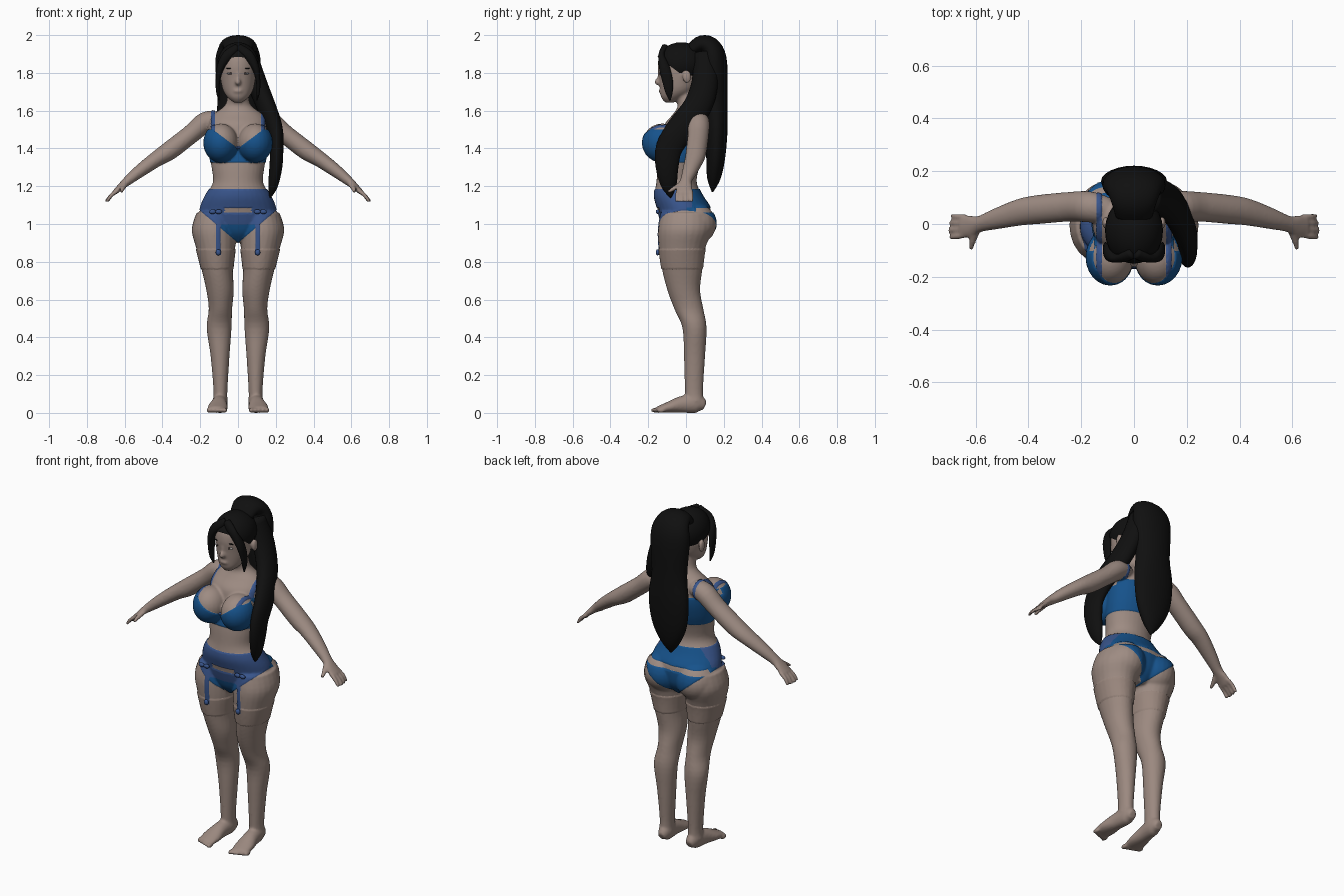
import bpy, bmesh, math
from mathutils import Vector, Matrix

cube = bpy.data.objects.get("Cube")
if cube:
    bpy.data.objects.remove(cube)


def material(name, rgb):
    m = bpy.data.materials.new(name)
    m.use_nodes = True
    m.diffuse_color = (*rgb, 1)
    m.node_tree.nodes["Principled BSDF"].inputs["Base Color"].default_value = (*rgb, 1)
    return m


SKIN = material("skin", (.34, .26, .225))
BLUE = material("blue satin", (.008, .085, .26))
LACE = material("blue lace", (.04, .09, .26))
STOCKING = material("sheer stocking", (.33, .25, .215))
WELT = material("stocking welt", (.32, .24, .205))
HAIR = material("black hair", (.005, .005, .005))
EYE = material("eye white", (.5, .47, .45))
IRIS = material("dark iris", (.05, .035, .03))
X, Y, Z = Vector((1, 0, 0)), Vector((0, 1, 0)), Vector((0, 0, 1))


def smooth_path(pts, steps=4):
    """Catmull-Rom resampling of (x, y, z, a, b) stations."""
    out, n = [], len(pts)
    for i in range(n - 1):
        quad = [pts[max(i - 1, 0)], pts[i], pts[i + 1], pts[min(i + 2, n - 1)]]
        for k in range(steps):
            t = k / steps
            out.append([.5 * (2 * q + (r - p) * t + (2 * p - 5 * q + 4 * r - s) * t * t
                              + (3 * q - p - 3 * r + s) * t ** 3) for p, q, r, s in zip(*quad)])
    return out + [list(pts[-1])]


def tube(bm, pts, ref=X, flat=False, side=1, sides=24):
    """Loft elliptical rings along a path; a lies along ref, b across it."""
    path = smooth_path(pts)
    centres = [Vector(p[:3]) for p in path]
    rings = []
    for i, p in enumerate(path):
        t = Z if flat else (centres[min(i + 1, len(path) - 1)] - centres[max(i - 1, 0)]).normalized()
        u = (ref - t * ref.dot(t)).normalized()
        v = t.cross(u)
        ring = []
        for k in range(sides):
            ang = math.tau * k / sides
            c = centres[i] + u * max(p[3], .003) * math.cos(ang) + v * max(p[4], .003) * math.sin(ang)
            ring.append(bm.verts.new((c.x * side, c.y, c.z)))
        rings.append(ring)
    for lo, hi in zip(rings, rings[1:]):
        for k in range(sides):
            j = (k + 1) % sides
            bm.faces.new((lo[k], lo[j], hi[j], hi[k]))
    bm.faces.new(rings[0])
    bm.faces.new(rings[-1])


def blob(bm, centre, radii, side=1):
    place = Matrix.Translation((centre[0] * side, centre[1], centre[2])) @ Matrix.Diagonal((*radii, 1))
    bmesh.ops.create_uvsphere(bm, u_segments=24, v_segments=16, radius=1, matrix=place)


def finish(name, bm, *mats):
    bmesh.ops.recalc_face_normals(bm, faces=bm.faces[:])
    for f in bm.faces:
        f.smooth = True
    mesh = bpy.data.meshes.new(name)
    bm.to_mesh(mesh)
    bm.free()
    for m in mats:
        mesh.materials.append(m)
    ob = bpy.data.objects.new(name, mesh)
    bpy.context.collection.objects.link(ob)
    return ob


# Body: torso and neck, then head
bm = bmesh.new()
torso = [(0, .905, .05, .07), (0, .95, .13, .11), (0, 1.0, .2, .13), (-.01, 1.08, .2, .14),
         (-.04, 1.15, .172, .127), (-.05, 1.22, .133, .107), (-.04, 1.3, .14, .11),
         (-.02, 1.38, .152, .118), (-.005, 1.46, .157, .12), (0, 1.53, .155, .112),
         (.015, 1.58, .13, .085), (.015, 1.62, .078, .06), (.005, 1.66, .058, .056),
         (-.005, 1.76, .055, .055)]
tube(bm, [(0, *p) for p in torso], flat=True, sides=32)
head = [(-.088, 1.643, .022, .022), (-.07, 1.67, .055, .062), (-.045, 1.71, .08, .092),
        (-.035, 1.77, .093, .108), (-.035, 1.83, .098, .115), (-.03, 1.89, .095, .11),
        (-.02, 1.93, .07, .085), (-.02, 1.95, .02, .03)]
tube(bm, [(0, *p) for p in head], flat=True, sides=32)
blob(bm, (0, -.148, 1.752), (.015, .019, .018))
blob(bm, (0, -.14, 1.785), (.01, .012, .035))
blob(bm, (0, -.132, 1.704), (.026, .013, .011))

# Limbs, bust, seat, hands and feet on both sides
leg = [(.095, .045, .06, .04, .05), (.093, .042, .12, .037, .048), (.095, .045, .3, .05, .056),
       (.1, .045, .45, .066, .064), (.093, .015, .55, .062, .077), (.095, -.012, .65, .073, .087),
       (.11, -.02, .76, .083, .107), (.118, -.02, .87, .103, .122), (.127, -.005, .97, .118, .142),
       (.12, 0, 1.06, .1, .13)]
arm = [(.1, .05, 1.55, .05, .045), (.17, .065, 1.54, .059, .055), (.25, .065, 1.475, .056, .05),
       (.36, .055, 1.39, .055, .05), (.43, .045, 1.345, .051, .042), (.52, .02, 1.28, .04, .034),
       (.585, 0, 1.228, .031, .025), (.62, -.008, 1.198, .042, .018), (.655, -.01, 1.165, .042, .013)]
foot = [(.092, .1, .035, .022, .022), (.092, .06, .05, .038, .05), (.1, -.02, .045, .042, .045),
        (.107, -.09, .03, .053, .03), (.11, -.15, .018, .049, .016)]
for s in (1, -1):
    tube(bm, leg, flat=True, side=s)
    tube(bm, arm, ref=Y, side=s)
    tube(bm, foot, side=s)
    blob(bm, (.09, -.125, 1.43), (.09, .105, .102), s)
    blob(bm, (.105, .035, 1.0), (.115, .125, .115), s)
    blob(bm, (.108, .005, 1.78), (.012, .024, .036), s)
    for i in range(5):
        blob(bm, (.07 + .021 * i, -.163 + .008 * i, .014), (.013, .024, .014), s)
    for i in range(4):
        y = -.043 + .023 * i
        tube(bm, [(.635, y, 1.18, .011, .011), (.672, y * 1.1, 1.15, .011, .011),
                  (.702 - .006 * abs(i - 1), y * 1.2, 1.117, .008, .008)], ref=Y, side=s, sides=10)
    tube(bm, [(.595, -.02, 1.215, .016, .014), (.61, -.06, 1.19, .014, .013),
              (.618, -.097, 1.168, .008, .008)], side=s, sides=10)
body = finish("body", bm, SKIN, BLUE, LACE, STOCKING, WELT)

# Fuse the body into one smooth skin
remesh = body.modifiers.new("fuse", "REMESH")
remesh.mode = "VOXEL"
remesh.voxel_size = .007
relax = body.modifiers.new("relax", "SMOOTH")
relax.factor, relax.iterations = .5, 5
bpy.context.view_layer.update()
fused = body.evaluated_get(bpy.context.evaluated_depsgraph_get())
bm = bmesh.new()
bm.from_mesh(fused.to_mesh())
fused.to_mesh_clear()
body.modifiers.clear()

# Cut clean garment edges into the skin
cuts = [((0, 0, z), Z) for z in (.76, .87, 1.06, 1.085, 1.185, 1.325, 1.5)]
for s in (1, -1):
    cuts += [((s * x, 0, 0), X) for x in (.092, .116, .122, .142)]
    cuts += [((0, 0, .9), Vector((-.85 * s, 0, 1))), ((0, 0, 1.4), Vector((-.75 * s, 0, 1)))]
for point, normal in cuts:
    bmesh.ops.bisect_plane(bm, geom=bm.verts[:] + bm.edges[:] + bm.faces[:], dist=.0003,
                           plane_co=point, plane_no=normal)


def garment(c):
    """Material slot for a spot on the body."""
    x, y, z = abs(c.x), c.y, c.z
    if x > .3:
        return 0
    if .092 < x < .116 and .84 < z < 1.09 and y < -.06:
        return 2
    if z < .87:
        return 4 if z > .76 else 3
    if 1.085 < z < 1.185:
        return 2 if y < .03 else 1
    if .9 + .85 * x < z < 1.085:
        if z > 1.06 and (x < .07 or y > .05):
            return 0
        return 2 if z > 1.0 and y < 0 else 1
    if 1.325 < z < 1.5 and x < .18 and not (x > .15 and z > 1.47 and y > -.1):
        if y > .02 or z < 1.4 + .75 * x:
            return 1
    if .122 < x < .142 and 1.45 < z < 1.64:
        return 2
    return 0


for f in bm.faces:
    f.material_index = garment(f.calc_center_median())
    f.smooth = True
# Give the garments a little thickness
bm.normal_update()
raised = [(v, v.normal.copy()) for v in bm.verts
          if v.link_faces and all(f.material_index in (1, 2, 4) for f in v.link_faces)]
for v, n in raised:
    v.co += n * .004
for v in bm.verts:
    v.co.z = max(v.co.z, 0)
bm.to_mesh(body.data)
bm.free()

# Eyes and brows
for name, mat, centre, radii in (("eyes", EYE, (.04, -.132, 1.797), (.018, .008, .006)),
                                 ("irises", IRIS, (.039, -.137, 1.797), (.006, .005, .006)),
                                 ("brows", HAIR, (.042, -.134, 1.824), (.022, .007, .003))):
    bm = bmesh.new()
    for s in (1, -1):
        blob(bm, centre, radii, s)
    finish(name, bm, mat)

# Garter bows, strap clips and bra bow
bm = bmesh.new()
for s in (1, -1):
    for dx in (-.016, .016):
        blob(bm, (.118 + dx, -.15, 1.065), (.018, .01, .012), s)
    blob(bm, (.104, -.15, .85), (.014, .01, .016), s)
    blob(bm, (.009, -.155, 1.405), (.01, .012, .008), s)
finish("bows_and_clips", bm, LACE)

# Hair cap, trimmed to the hairline
bm = bmesh.new()
blob(bm, (0, -.025, 1.85), (.11, .132, .112))
bmesh.ops.bisect_plane(bm, geom=bm.verts[:] + bm.edges[:] + bm.faces[:],
                       plane_co=(0, 0, 1.774), plane_no=(0, .74, 1), clear_inner=True)
finish("hair_cap", bm, HAIR)

# Face-framing locks
bm = bmesh.new()
for s in (1, -1):
    tube(bm, [(.005, -.11, 1.935, .02, .02), (.055, -.13, 1.895, .026, .016),
              (.092, -.115, 1.83, .02, .028), (.106, -.098, 1.76, .012, .028),
              (.107, -.09, 1.7, .009, .02), (.1, -.085, 1.655, .003, .004)], ref=X, side=s, sides=16)
finish("front_locks", bm, HAIR)

# High ponytail down the back
bm = bmesh.new()
tube(bm, [(0, .03, 1.92, .07, .035), (0, .08, 1.952, .085, .046), (0, .13, 1.93, .105, .058),
          (0, .148, 1.85, .12, .07), (0, .155, 1.65, .108, .065), (0, .162, 1.5, .125, .058),
          (0, .157, 1.35, .11, .05), (0, .147, 1.24, .06, .035), (0, .14, 1.17, .004, .004)])
finish("ponytail", bm, HAIR)

# Long strand swept over the left shoulder
bm = bmesh.new()
tube(bm, [(.05, .1, 1.9, .05, .06), (.1, .1, 1.75, .052, .07), (.15, .06, 1.62, .05, .075),
          (.195, -.03, 1.5, .042, .075), (.205, -.09, 1.4, .035, .07), (.2, -.1, 1.3, .034, .06),
          (.185, -.09, 1.2, .025, .04), (.17, -.08, 1.14, .004, .004)])
finish("shoulder_strand", bm, HAIR)
